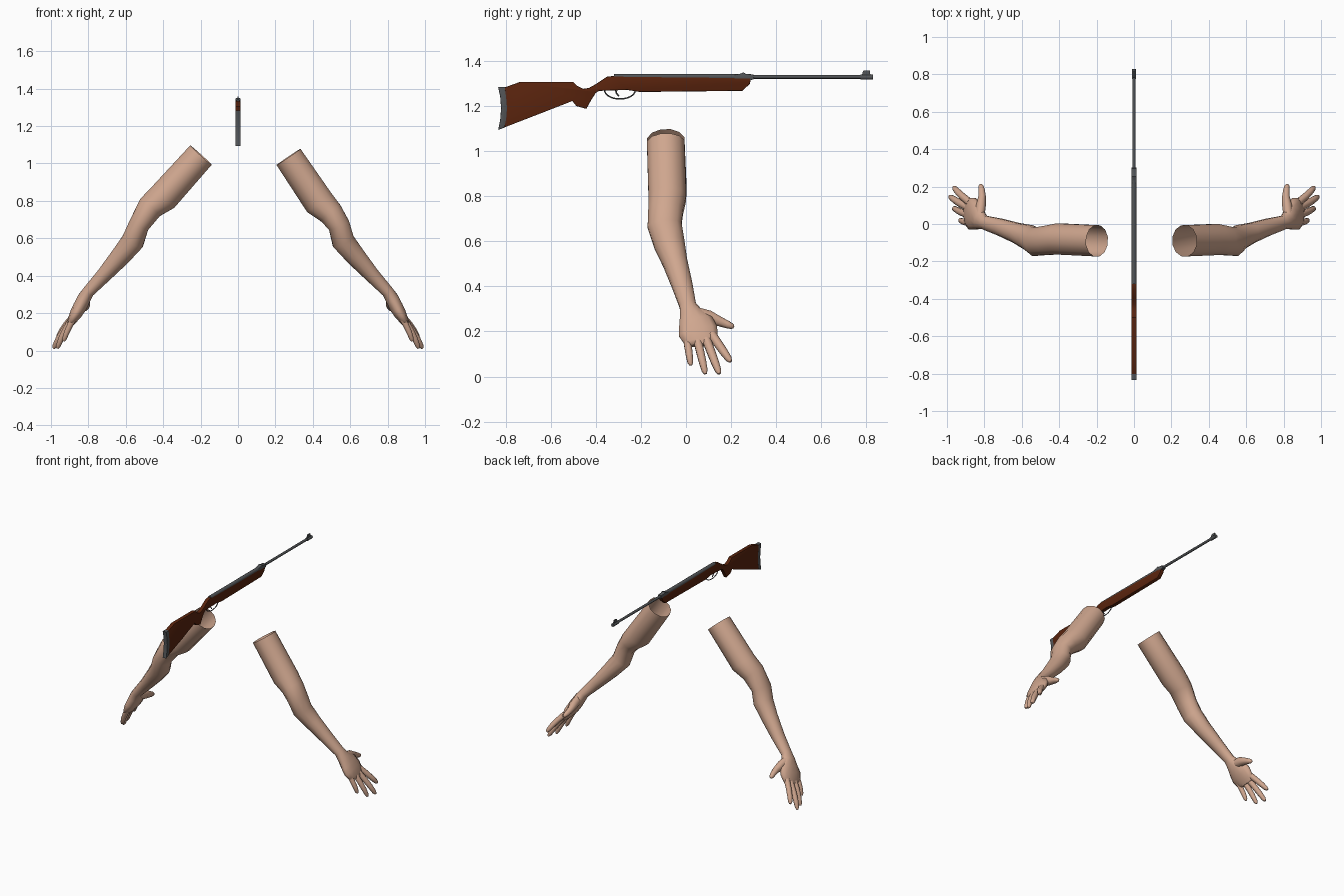
import bpy, bmesh, math
from mathutils import Vector

if "Cube" in bpy.data.objects:
    bpy.data.objects.remove(bpy.data.objects["Cube"])


def material(name, rgb):
    m = bpy.data.materials.new(name)
    m.diffuse_color = (*rgb, 1)
    m.use_nodes = True
    m.node_tree.nodes["Principled BSDF"].inputs["Base Color"].default_value = m.diffuse_color
    return m


SKIN = material("skin", (0.63, 0.385, 0.275))
WOOD = material("brown wood", (0.10, 0.017, 0.004))
METAL = material("dark metal", (0.085, 0.09, 0.095))


def finish(name, bm, mat, angle=40):
    bmesh.ops.recalc_face_normals(bm, faces=bm.faces[:])
    me = bpy.data.meshes.new(name)
    bm.to_mesh(me)
    bm.free()
    me.materials.append(mat)
    ob = bpy.data.objects.new(name, me)
    bpy.context.collection.objects.link(ob)
    bpy.ops.object.select_all(action='DESELECT')
    ob.select_set(True)
    bpy.context.view_layer.objects.active = ob
    bpy.ops.object.shade_smooth_by_angle(angle=math.radians(angle))
    return ob


def loft(bm, stations, sides=12, ref=(0, 1, 0), caps=(True, True)):
    """Tube through stations (x, y, z, radius along ref, other radius)."""
    pts = [Vector(s[:3]) for s in stations]
    ref, rings = Vector(ref), []
    for i, s in enumerate(stations):
        t = (pts[min(i + 1, len(pts) - 1)] - pts[max(i - 1, 0)]).normalized()
        v = t.cross(ref).normalized()
        u = v.cross(t)
        rings.append([])
        for k in range(sides):
            a = 2 * math.pi * (k + 0.5) / sides
            rings[-1].append(bm.verts.new(
                pts[i] + u * math.cos(a) * s[3] + v * math.sin(a) * s[4]))
    for a, b in zip(rings, rings[1:]):
        for k in range(sides):
            j = (k + 1) % sides
            bm.faces.new((a[k], a[j], b[j], b[k]))
    for ring, cap in zip((rings[0], rings[-1]), caps):
        if cap:
            bm.faces.new(ring)


def tube(name, pts, radius, mat, sides=10, ref=(1, 0, 0)):
    bm = bmesh.new()
    loft(bm, [(*p, radius, radius) for p in pts], sides, ref)
    return finish(name, bm, mat)


def plate(name, outline, half, mat, bevel=0.004):
    """Side profile (y, z) extruded across x with softened edges."""
    bm = bmesh.new()
    f = bm.faces.new([bm.verts.new((-half, y, z)) for y, z in outline])
    r = bmesh.ops.extrude_face_region(bm, geom=[f])
    for v in r["geom"]:
        if isinstance(v, bmesh.types.BMVert):
            v.co.x = half
    if bevel:
        rim = [e for e in bm.edges
               if abs(e.verts[0].co.x - e.verts[1].co.x) < 1e-6]
        bmesh.ops.bevel(bm, geom=rim, offset=bevel, segments=2,
                        profile=0.5, affect='EDGES')
    return finish(name, bm, mat)


# Upper arms differ slightly; forearm and hand are shared
upper = {
    "right": (1, [(.27, -.09, 1.035, .086, .08), (.435, -.083, .79, .086, .085),
                  (.495, -.09, .735, .08, .07), (.54, -.095, .67, .078, .06)]),
    "left": (-1, [(.198, -.09, 1.045, .086, .08), (.40, -.08, .82, .086, .085),
                  (.47, -.088, .765, .08, .072), (.53, -.095, .67, .078, .057)]),
}
forearm_palm = [
    (.562, -.073, .585, .07, .063), (.627, -.048, .505, .056, .055),
    (.715, -.017, .405, .047, .042), (.80, .008, .315, .038, .033),
    (.822, .02, .28, .052, .037), (.842, .042, .24, .08, .038),
    (.865, .054, .2, .09, .034), (.888, .066, .16, .078, .024),
    (.898, .068, .14, .058, .016)]
# Finger root, tip, root radius
fingers = {
    "index": ((.878, .115, .185), (.965, .198, .066), .021),
    "middle": ((.890, .09, .165), (.986, .148, .012), .021),
    "ring": ((.890, .05, .165), (.966, .086, .012), .02),
    "pinky": ((.870, .002, .185), (.932, .021, .05), .019),
}

for side, (s, top) in upper.items():
    def flip(st):
        return [(s * p[0], *p[1:]) for p in st]

    bm = bmesh.new()
    loft(bm, flip(top + forearm_palm), 12, caps=(False, True))
    finish(side + "_arm", bm, SKIN, 60)

    for label, (a, b, r) in fingers.items():
        a, b = Vector(a), Vector(b)
        bm = bmesh.new()
        st = []
        for t, k in ((0, 1), (.35, .95), (.65, .88), (.9, .72), (1, .35)):
            p = a.lerp(b, t)
            # Slight knuckle arch
            p.x += 0.006 * math.sin(math.pi * t)
            st.append((*p, r * k, r * k * .95))
        loft(bm, flip(st), 8)
        finish(side + "_" + label + "_finger", bm, SKIN, 60)

    bm = bmesh.new()
    loft(bm, flip([(.825, .045, .275, .035, .028), (.818, .10, .262, .034, .028),
                   (.812, .145, .246, .024, .022), (.815, .185, .23, .018, .018),
                   (.819, .205, .222, .013, .013), (.82, .212, .219, .006, .006)]),
         8, ref=(0, 0, 1))
    finish(side + "_thumb", bm, SKIN, 60)

# Wooden stock
plate("stock", [
    (-.805, 1.282), (-.735, 1.307), (-.50, 1.307), (-.482, 1.289), (-.455, 1.276),
    (-.43, 1.28), (-.398, 1.298), (-.35, 1.33), (-.32, 1.333), (.29, 1.325),
    (.283, 1.298), (.25, 1.267), (-.205, 1.262), (-.26, 1.271), (-.385, 1.267),
    (-.40, 1.258), (-.42, 1.227), (-.442, 1.187), (-.487, 1.2), (-.504, 1.222),
    (-.65, 1.165), (-.805, 1.105)], .0135, WOOD)

# Curved butt pad
plate("butt_pad", [
    (-.833, 1.284), (-.803, 1.284), (-.797, 1.24), (-.793, 1.19), (-.797, 1.14),
    (-.805, 1.104), (-.833, 1.094), (-.824, 1.14), (-.82, 1.19), (-.824, 1.24)],
    .0145, METAL, .003)

# Receiver tube, hinge block and barrel
tube("receiver", [(0, -.32, 1.329), (0, .25, 1.329)], .0135, METAL, 12)
plate("hinge_block", [
    (.215, 1.338), (.24, 1.343), (.255, 1.349), (.265, 1.342), (.298, 1.34),
    (.302, 1.319), (.285, 1.314), (.215, 1.32)], .0135, METAL, .002)
tube("barrel", [(0, .28, 1.329), (0, .80, 1.329)], .0085, METAL)
tube("muzzle", [(0, .775, 1.328), (0, .83, 1.328)], .0115, METAL)
plate("front_sight", [
    (.78, 1.336), (.785, 1.355), (.792, 1.358), (.815, 1.358), (.818, 1.336)],
    .004, METAL, 0)

# Trigger and its guard
guard = [(0, -.293 + .068 * math.cos(a), 1.27 + .039 * math.sin(a))
         for a in (math.pi * (1 + i / 12) for i in range(13))]
tube("trigger_guard", guard, .0032, METAL, 6)
tube("trigger", [(0, -.312, 1.275), (0, -.309, 1.258), (0, -.298, 1.243)],
     .0035, METAL, 6)
